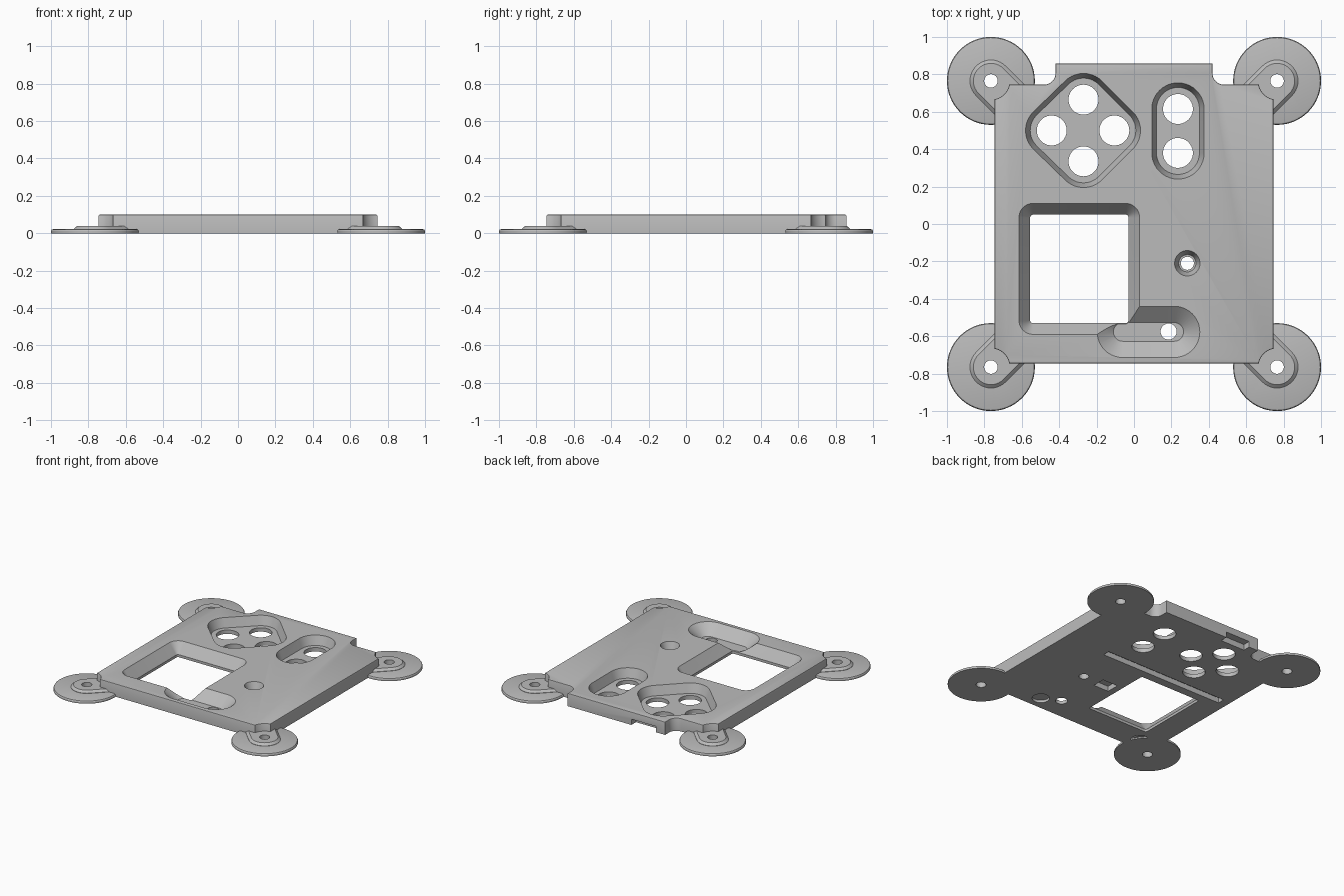
import bpy
import bmesh
from math import radians, cos, sin

if "Cube" in bpy.data.objects:
    bpy.data.objects.remove(bpy.data.objects["Cube"], do_unlink=True)

grey = bpy.data.materials.new("light_grey")
grey.use_nodes = True
COLOUR = (0.5, 0.5, 0.5, 1)
grey.diffuse_color = COLOUR
grey.node_tree.nodes["Principled BSDF"].inputs["Base Color"].default_value = COLOUR

TOP = 0.1       # plate thickness
HALF = 0.745    # half width of the plate
MOUNT = 0.765   # offset of the corner mounts


def arc(cx, cy, r, start, end, n=10):
    """Points along a circular arc, angles in degrees."""
    angles = [radians(start + (end - start) * i / n) for i in range(n + 1)]
    return [(cx + r * cos(a), cy + r * sin(a)) for a in angles]


def finish(name, bm):
    bmesh.ops.recalc_face_normals(bm, faces=bm.faces)
    mesh = bpy.data.meshes.new(name)
    bm.to_mesh(mesh)
    bm.free()
    mesh.materials.append(grey)
    obj = bpy.data.objects.new(name, mesh)
    bpy.context.collection.objects.link(obj)
    return obj


def hull(name, centres, levels, n=40):
    """Convex solid around circles at the centres; levels are (z, radius)."""
    bm = bmesh.new()
    for z, r in levels:
        for cx, cy in centres:
            for x, y in arc(cx, cy, r, 0, 360, n)[:-1]:
                bm.verts.new((x, y, z))
    result = bmesh.ops.convex_hull(bm, input=bm.verts)
    spare = [g for g in result["geom_interior"] if isinstance(g, bmesh.types.BMVert)]
    bmesh.ops.delete(bm, geom=spare, context="VERTS")
    bmesh.ops.dissolve_limit(bm, angle_limit=radians(0.5), verts=bm.verts, edges=bm.edges)
    return finish(name, bm)


def box(name, x0, x1, y0, y1, z0, z1):
    bm = bmesh.new()
    bmesh.ops.create_cube(bm, size=1)
    for v in bm.verts:
        v.co = (x1 if v.co.x > 0 else x0, y1 if v.co.y > 0 else y0, z1 if v.co.z > 0 else z0)
    return finish(name, bm)


def select(obj):
    bpy.ops.object.select_all(action="DESELECT")
    obj.select_set(True)
    bpy.context.view_layer.objects.active = obj


def cut(obj, cutter):
    cutter.hide_render = True
    mod = obj.modifiers.new("cut", "BOOLEAN")
    mod.operation = "DIFFERENCE"
    mod.solver = "EXACT"
    mod.object = cutter
    select(obj)
    bpy.ops.object.modifier_apply(modifier=mod.name)
    bpy.data.objects.remove(cutter, do_unlink=True)


def smooth(obj):
    select(obj)
    bpy.ops.object.shade_smooth_by_angle(angle=radians(25))


def drill(obj, x, y, r, z0=-0.05, z1=0.2):
    cut(obj, hull("drill", [(x, y)], [(z0, r), (z1, r)]))


def recess(obj, centres, top_r, floor_r, floor_z):
    levels = [(floor_z, floor_r), (TOP, top_r), (TOP + 0.02, top_r)]
    cut(obj, hull("recess", centres, levels))


# Plate outline: scooped corners and a filleted tab at the back
outline = arc(MOUNT, MOUNT, 0.1, 258.5, 191.5)
outline += arc(0.48, HALF + 0.06, 0.06, 270, 180)
outline += [(0.42, 0.857), (-0.42, 0.857)]
outline += arc(-0.48, HALF + 0.06, 0.06, 360, 270)
outline += arc(-MOUNT, MOUNT, 0.1, 348.5, 281.5)
outline += arc(-MOUNT, -MOUNT, 0.1, 78.5, 11.5)
outline += arc(MOUNT, -MOUNT, 0.1, 168.5, 101.5)

bm = bmesh.new()
base = bm.faces.new([bm.verts.new((x, y, 0)) for x, y in outline])
raised = bmesh.ops.extrude_face_region(bm, geom=[base], use_keep_orig=True)
for v in [g for g in raised["geom"] if isinstance(g, bmesh.types.BMVert)]:
    v.co.z = TOP
rim = [e for e in bm.edges if all(v.co.z > TOP / 2 for v in e.verts)]
bmesh.ops.recalc_face_normals(bm, faces=bm.faces)
bmesh.ops.bevel(bm, geom=rim, offset=0.006, segments=2, profile=0.5, affect="EDGES")
plate = finish("cover_plate", bm)

# Direction button recess with four holes
pad = [(-0.27, 0.665), (-0.44, 0.5), (-0.105, 0.5), (-0.27, 0.335)]
recess(plate, pad, 0.14, 0.115, 0.03)

# Two-button recess
pair = [(0.235, 0.615), (0.235, 0.38)]
recess(plate, pair, 0.14, 0.115, 0.03)
for x, y in pad + pair:
    drill(plate, x, y, 0.08)

# Screen window with sloping sides
window = [(x, y) for x in (-0.54, -0.045) for y in (-0.515, 0.035)]
recess(plate, window, 0.075, 0.015, 0.02)
cut(plate, hull("opening", window, [(-0.05, 0.015), (0.06, 0.015)]))

# Finger scoop running out of the window
recess(plate, [(-0.06, -0.577), (0.215, -0.577)], 0.137, 0.05, 0.025)
drill(plate, 0.185, -0.575, 0.043)

# Small countersunk hole
recess(plate, [(0.285, -0.21)], 0.068, 0.046, 0.04)
drill(plate, 0.285, -0.21, 0.035)

# Underside slot, square pocket and blind round pockets
cut(plate, box("slot", -0.68, 0.375, 0.115, 0.17, -0.05, 0.04))
cut(plate, box("pocket", 0.02, 0.15, -0.26, -0.16, -0.05, 0.04))
for x, y in [(0.32, -0.64), (-0.59, -0.64)]:
    drill(plate, x, y, 0.062, -0.05, 0.02)

# Connector notch under the tab
cut(plate, box("notch", -0.34, -0.13, 0.8, 0.9, -0.05, 0.045))
smooth(plate)

# Corner mounts: a thin disc and a raised ear reaching into the plate
for sy, end in ((-1, "front"), (1, "back")):
    for sx, side in ((1, "left"), (-1, "right")):
        x, y = sx * MOUNT, sy * MOUNT
        disc = hull(f"{end}_{side}_disc", [(x, y)],
                    [(0, 0.235), (0.012, 0.235), (0.019, 0.231), (0.022, 0.222)], 64)
        ear = hull(f"{end}_{side}_ear", [(x, y), (sx * 0.66, sy * 0.66)],
                   [(0.01, 0.112), (0.024, 0.112), (0.04, 0.094)])
        for part in (disc, ear):
            drill(part, x, y, 0.036)
            smooth(part)
